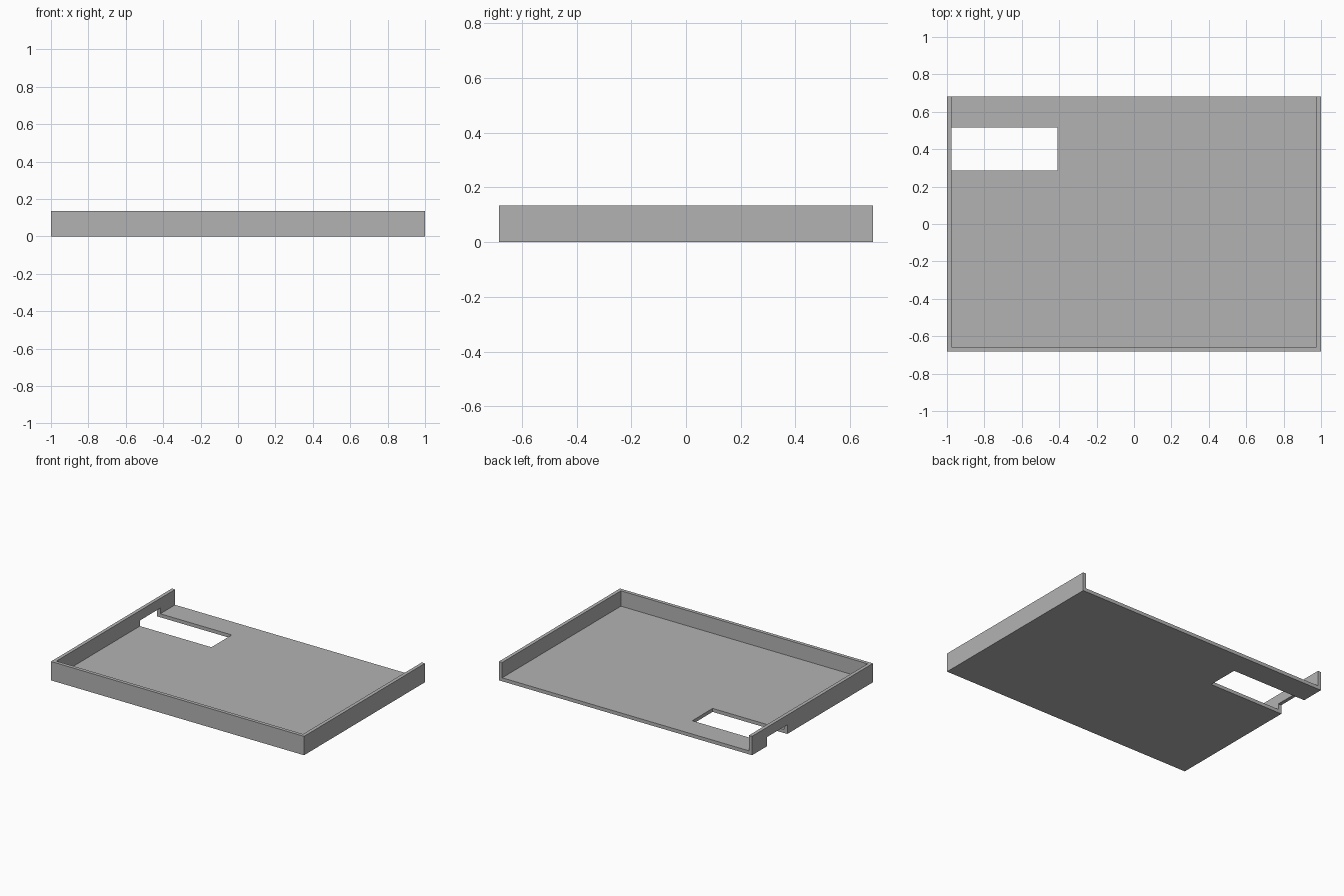
import bpy

cube = bpy.data.objects.get("Cube")
if cube:
    bpy.data.objects.remove(cube, do_unlink=True)

LENGTH, DEPTH, HEIGHT = 2.0, 1.365, 0.135
WALL = 0.025
X, Y = LENGTH / 2, DEPTH / 2


def box(name, low, high):
    """Axis-aligned box between two corners."""
    centre = [(a + b) / 2 for a, b in zip(low, high)]
    bpy.ops.mesh.primitive_cube_add(size=1, location=centre)
    obj = bpy.context.object
    obj.name = name
    obj.scale = [b - a for a, b in zip(low, high)]
    bpy.ops.object.transform_apply(location=True, rotation=False, scale=True)
    return obj


def cut(target, cutter):
    """Subtract the cutter from the target and discard it."""
    cutter.hide_render = True
    mod = target.modifiers.new("cut", 'BOOLEAN')
    mod.operation = 'DIFFERENCE'
    mod.solver = 'EXACT'
    mod.object = cutter
    bpy.context.view_layer.objects.active = target
    bpy.ops.object.modifier_apply(modifier=mod.name)
    bpy.data.objects.remove(cutter, do_unlink=True)


# Solid tray body
tray = box("tray", (-X, -Y, 0), (X, Y, HEIGHT))

# Shallow cavity, open at the top and at the back
cut(tray, box("cavity_cutter", (WALL - X, WALL - Y, WALL), (X - WALL, Y + 0.1, HEIGHT + 0.1)))

# Slot through the floor and the lower part of the side wall
cut(tray, box("slot_cutter", (-X - 0.1, 0.285, -0.1), (-0.41, 0.515, 0.065)))

# Single grey material
grey = bpy.data.materials.new("plain grey")
grey.use_nodes = True
colour = (0.45, 0.45, 0.45, 1)
grey.diffuse_color = colour
grey.node_tree.nodes["Principled BSDF"].inputs["Base Color"].default_value = colour
tray.data.materials.clear()
tray.data.materials.append(grey)
